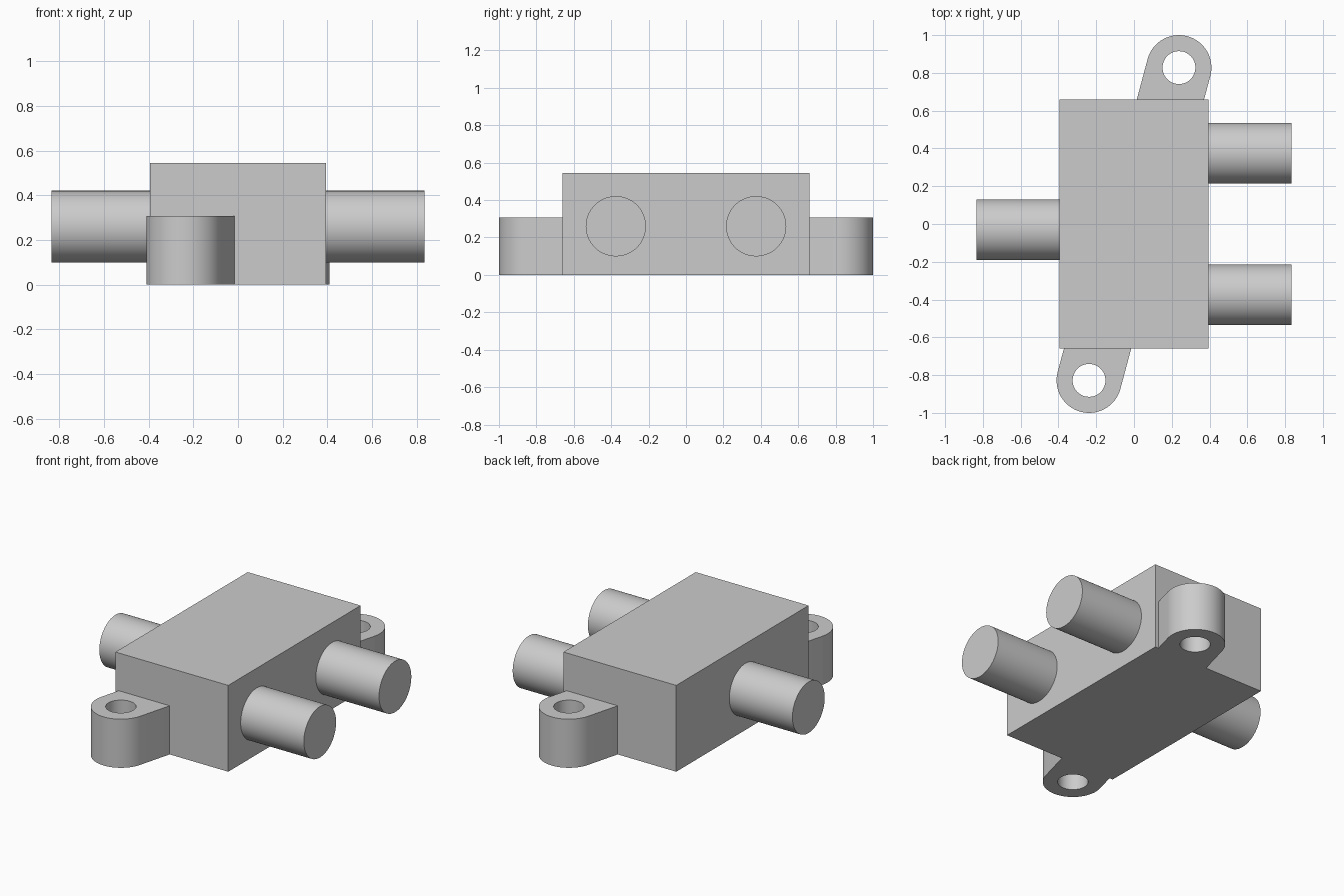
import bpy
import bmesh
from math import cos, sin, tan, pi, radians
from mathutils import Matrix, Vector

cube = bpy.data.objects.get("Cube")
if cube:
    bpy.data.objects.remove(cube, do_unlink=True)

# One plain grey for every part
grey = bpy.data.materials.new("plain grey")
grey.use_nodes = True
colour = (0.6, 0.6, 0.6, 1)
grey.diffuse_color = colour
grey.node_tree.nodes["Principled BSDF"].inputs["Base Color"].default_value = colour

BODY = Vector((0.788, 1.32, 0.545))
PORT_END, PORT_RADIUS, PORT_HEIGHT = 0.835, 0.161, 0.26
LUG_CENTRE = Vector((0.238, 0.828, 0))
LUG_RADIUS, HOLE_RADIUS, LUG_HEIGHT = 0.172, 0.087, 0.307
LEAN = radians(15)


def finish(name, bm, smooth=True):
    bmesh.ops.recalc_face_normals(bm, faces=bm.faces)
    mesh = bpy.data.meshes.new(name)
    bm.to_mesh(mesh)
    bm.free()
    mesh.materials.append(grey)
    obj = bpy.data.objects.new(name, mesh)
    bpy.context.collection.objects.link(obj)
    if smooth:
        bpy.ops.object.select_all(action='DESELECT')
        obj.select_set(True)
        bpy.context.view_layer.objects.active = obj
        bpy.ops.object.shade_smooth_by_angle(angle=radians(30))
    return obj


def closed_loop(bm, points):
    verts = [bm.verts.new(p) for p in points]
    return [bm.edges.new((v, verts[i - 1])) for i, v in enumerate(verts)]


def arc(radius, start, sweep, steps, count):
    angles = [start + sweep * i / steps for i in range(count)]
    return [LUG_CENTRE + radius * Vector((cos(a), sin(a), 0)) for a in angles]


def port(name, side, y):
    inner = BODY.x / 2
    bm = bmesh.new()
    place = Matrix.Translation((side * (inner + PORT_END) / 2, y, PORT_HEIGHT))
    bmesh.ops.create_cone(bm, cap_ends=True, segments=64, radius1=PORT_RADIUS,
                          radius2=PORT_RADIUS, depth=PORT_END - inner,
                          matrix=place @ Matrix.Rotation(pi / 2, 4, 'Y'))
    finish(name, bm)


def lug(name, turn):
    bm = bmesh.new()
    # Rounded end with parallel leaning sides that meet the housing wall
    base_y = BODY.y / 2
    mid_x = LUG_CENTRE.x - (LUG_CENTRE.y - base_y) * tan(LEAN)
    half = LUG_RADIUS / cos(LEAN)
    outline = arc(LUG_RADIUS, -LEAN, pi, 32, 33)
    outline += [Vector((mid_x - half, base_y, 0)), Vector((mid_x + half, base_y, 0))]
    edges = closed_loop(bm, outline)
    edges += closed_loop(bm, arc(HOLE_RADIUS, 0, 2 * pi, 48, 48))
    bmesh.ops.triangle_fill(bm, use_beauty=True, edges=edges)
    raised = bmesh.ops.extrude_face_region(bm, geom=bm.faces[:])
    top = [g for g in raised["geom"] if isinstance(g, bmesh.types.BMVert)]
    bmesh.ops.translate(bm, verts=top, vec=(0, 0, LUG_HEIGHT))
    bm.transform(Matrix.Rotation(turn, 4, 'Z'))
    finish(name, bm)


# Housing block
bm = bmesh.new()
bmesh.ops.create_cube(bm, size=1, matrix=Matrix.Translation((0, 0, BODY.z / 2))
                      @ Matrix.Diagonal((*BODY, 1)))
finish("housing", bm, smooth=False)

# Cylindrical ports: two on the left side, one on the right
port("left_rear_port", 1, 0.375)
port("left_front_port", 1, -0.375)
port("right_port", -1, -0.03)

# Mounting lugs, the front one turned half a circle
lug("rear_mounting_lug", 0)
lug("front_mounting_lug", pi)
